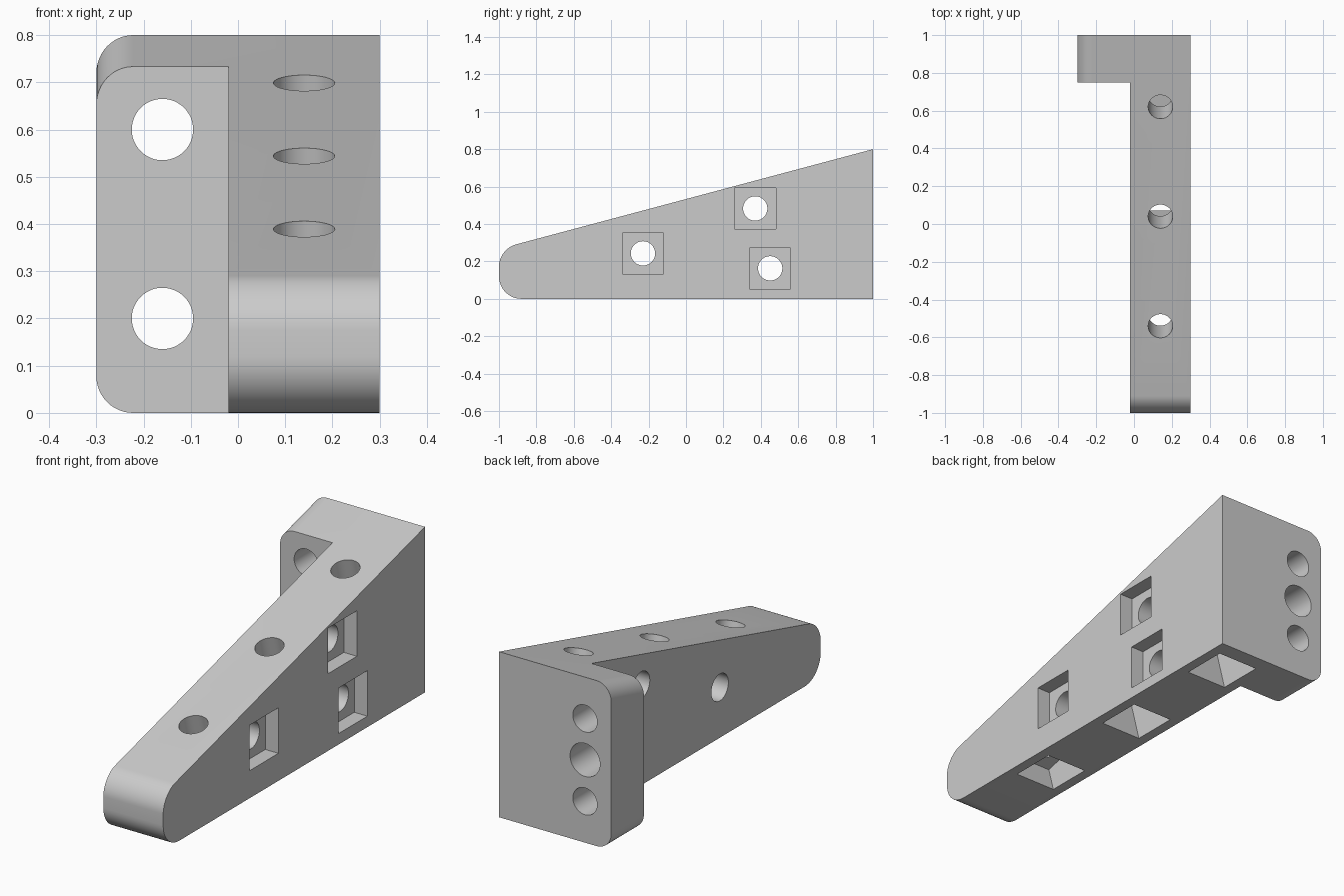
import bpy, bmesh, math
from mathutils import Matrix, Vector

cube = bpy.data.objects.get("Cube")
if cube:
    bpy.data.objects.remove(cube, do_unlink=True)

SLOPE = 0.8 / 3
TILT = math.atan(SLOPE)
HOLE = 0.065      # bolt hole radius
NUT = 0.22        # square nut pocket width
GRIP = 0.25       # bolt length between surface and nut pocket


def top_z(y):
    return 0.8 - (1 - y) * SLOPE


def add_object(name, bm):
    mesh = bpy.data.meshes.new(name)
    bmesh.ops.recalc_face_normals(bm, faces=bm.faces)
    bm.to_mesh(mesh)
    bm.free()
    obj = bpy.data.objects.new(name, mesh)
    bpy.context.collection.objects.link(obj)
    return obj


# Material
grey = bpy.data.materials.new("plain_grey")
grey.use_nodes = True
grey.diffuse_color = (0.6, 0.6, 0.6, 1)
grey.node_tree.nodes["Principled BSDF"].inputs["Base Color"].default_value = (0.6, 0.6, 0.6, 1)

# Bracket: L-shaped plan raised to a sloping top
plan = [(-0.3, 1), (0.3, 1), (0.3, -1), (-0.02, -1), (-0.02, 0.75), (-0.3, 0.75)]
bm = bmesh.new()
low = [bm.verts.new((x, y, 0)) for x, y in plan]
high = [bm.verts.new((x, y, top_z(y))) for x, y in plan]
bm.faces.new(low)
bm.faces.new(high)
for i in range(len(plan)):
    j = (i + 1) % len(plan)
    bm.faces.new((low[i], low[j], high[j], high[i]))
bmesh.ops.recalc_face_normals(bm, faces=bm.faces)


def round_edge(axis, value, upper, width):
    """Round the level edge lying at the given x or y."""
    edges = [e for e in bm.edges
             if all(abs(v.co[axis] - value) < 1e-4 and (v.co.z > 0.2) == upper for v in e.verts)]
    bmesh.ops.bevel(bm, geom=edges, offset=width, offset_type='OFFSET',
                    segments=12, profile=0.5, affect='EDGES')


round_edge(1, -1, False, 0.12)    # nose, bottom
round_edge(1, -1, True, 0.092)    # nose, top
round_edge(0, -0.3, False, 0.078)  # flange, bottom
round_edge(0, -0.3, True, 0.078)   # flange, top
bracket = add_object("bracket", bm)
bracket.data.materials.append(grey)

# Cutters
cutters = []


def cut_round(centre, rotation, radius, length):
    bm = bmesh.new()
    bmesh.ops.create_cone(bm, cap_ends=True, segments=48, radius1=radius, radius2=radius,
                          depth=length, matrix=Matrix.Translation(centre) @ rotation)
    cutters.append(add_object("hole_cutter", bm))


def cut_square(centre, rotation, size):
    bm = bmesh.new()
    bmesh.ops.create_cube(bm, size=1, matrix=Matrix.Translation(centre) @ rotation
                          @ Matrix.Diagonal((*size, 1)))
    cutters.append(add_object("pocket_cutter", bm))


# Bolt holes square to the slope, with nut pockets open at the bottom
tilt = Matrix.Rotation(TILT, 4, 'X')
axis = tilt @ Vector((0, 0, 1))
for y in (0.62, 0.04, -0.54):
    start = Vector((0.14, y, top_z(y)))
    cut_round(start - axis * 0.1, tilt, HOLE, 0.4)
    cut_square(start - axis * (GRIP + 0.4), tilt, (NUT, NUT, 0.8))

# Bolt holes across the arm, with nut pockets on its left side
across = Matrix.Rotation(math.pi / 2, 4, 'Y')
for y, z in ((-0.23, 0.243), (0.37, 0.483), (0.45, 0.163)):
    cut_round((0.14, y, z), across, HOLE, 0.6)
    cut_square((0.33, y, z), Matrix.Identity(4), (0.2, NUT, NUT))

# Flange: two through holes and a wider blind hole from the back
along = Matrix.Rotation(math.pi / 2, 4, 'X')
for z in (0.2, 0.6):
    cut_round((-0.16, 0.9, z), along, HOLE, 0.5)
cut_round((-0.16, 0.9, 0.4), along, 0.08, 0.24)

# Cut and clean up
bpy.ops.object.select_all(action='DESELECT')
bracket.select_set(True)
bpy.context.view_layer.objects.active = bracket
for cutter in cutters:
    cutter.hide_render = True
    mod = bracket.modifiers.new("cut", 'BOOLEAN')
    mod.operation = 'DIFFERENCE'
    mod.solver = 'EXACT'
    mod.object = cutter
    bpy.ops.object.modifier_apply(modifier=mod.name)
for cutter in cutters:
    bpy.data.objects.remove(cutter, do_unlink=True)
bpy.ops.object.shade_smooth_by_angle(angle=math.radians(30))
